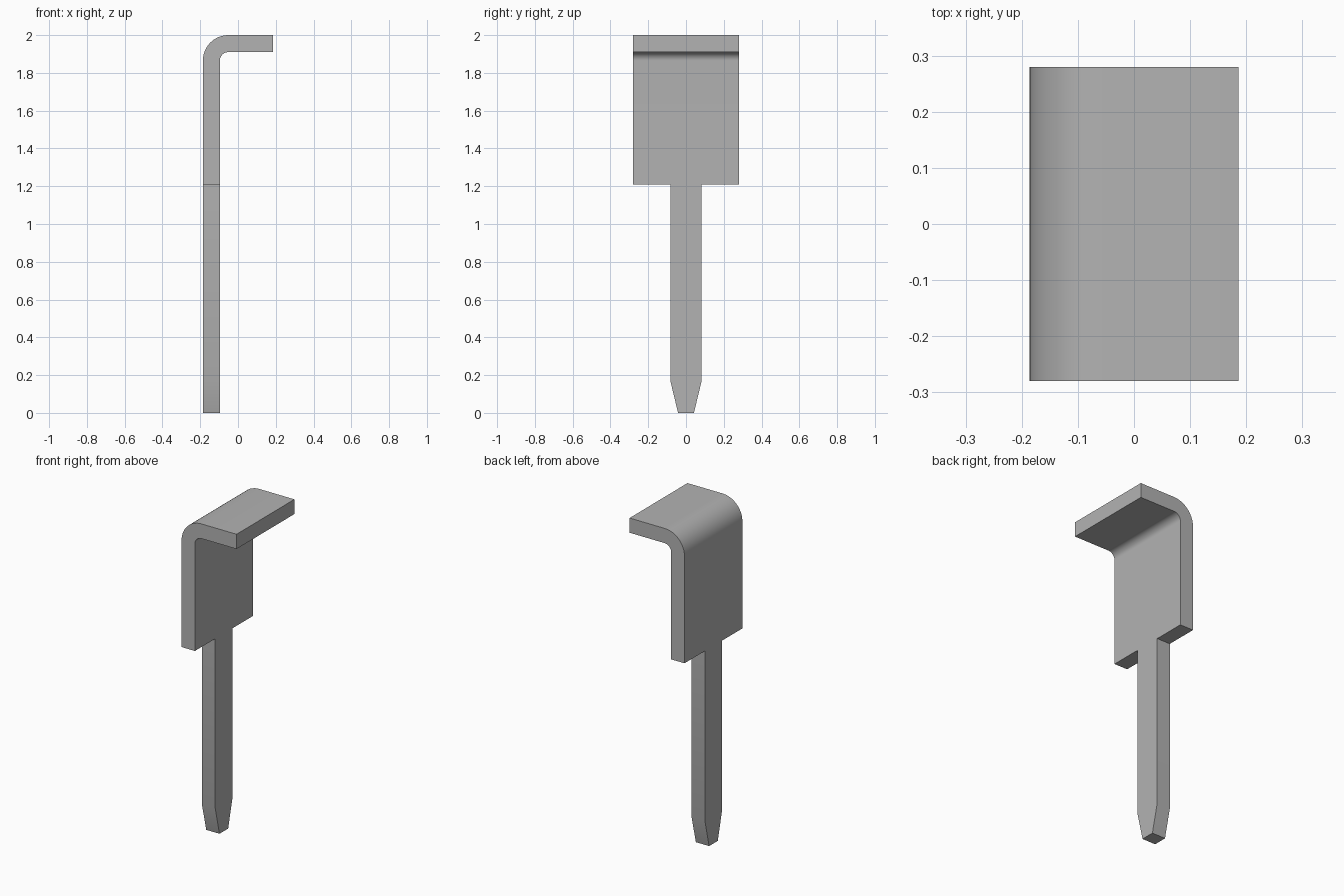
import bpy
import bmesh
from math import cos, sin, pi, radians
from mathutils import Vector

cube = bpy.data.objects.get("Cube")
if cube:
    bpy.data.objects.remove(cube, do_unlink=True)

HALF_X, TOP, THICK = 0.186, 2.0, 0.09
R_IN, R_OUT = 0.045, 0.135
HEAD, PIN, TIP = 0.28, 0.083, 0.042      # half widths
SHOULDER, TAPER = 1.21, 0.17             # heights


def prism(name, outline, direction):
    """Extrude a flat outline along a direction into a closed solid."""
    bm = bmesh.new()
    face = bm.faces.new([bm.verts.new(p) for p in outline])
    out = bmesh.ops.extrude_face_region(bm, geom=[face])
    moved = [g for g in out["geom"] if isinstance(g, bmesh.types.BMVert)]
    bmesh.ops.translate(bm, verts=moved, vec=Vector(direction))
    bmesh.ops.recalc_face_normals(bm, faces=bm.faces[:])
    mesh = bpy.data.meshes.new(name)
    bm.to_mesh(mesh)
    bm.free()
    obj = bpy.data.objects.new(name, mesh)
    bpy.context.collection.objects.link(obj)
    return obj


def bend(radius, steps=16):
    """Quarter arc from the upright leg to the top flange."""
    cx, cz = -HALF_X + R_OUT, TOP - R_OUT
    angles = [pi - pi / 2 * i / steps for i in range(steps + 1)]
    return [(cx + radius * cos(a), cz + radius * sin(a)) for a in angles]


# Bent sheet strip, wider than the finished part
section = [(-HALF_X, 0), *bend(R_OUT), (HALF_X, TOP), (HALF_X, TOP - THICK),
           *reversed(bend(R_IN)), (-HALF_X + THICK, 0)]
terminal = prism("bent_tab_with_pin", [(x, -0.5, z) for x, z in section], (0, 1, 0))

# Silhouette of head, pin and tapered tip used to trim the strip
slope = (PIN - TIP) / TAPER
below = 0.1
half = [(TIP - slope * below, -below), (PIN, TAPER), (PIN, SHOULDER),
        (HEAD, SHOULDER), (HEAD, TOP + below)]
outline = half + [(-y, z) for y, z in reversed(half)]
trimmer = prism("trim_helper", [(-0.5, y, z) for y, z in outline], (1, 0, 0))
trimmer.hide_render = True

trim = terminal.modifiers.new("trim", "BOOLEAN")
trim.operation = "INTERSECT"
trim.solver = "EXACT"
trim.object = trimmer
bpy.ops.object.select_all(action="DESELECT")
bpy.context.view_layer.objects.active = terminal
terminal.select_set(True)
bpy.ops.object.modifier_apply(modifier=trim.name)
bpy.data.objects.remove(trimmer, do_unlink=True)

# Plain grey metal
grey = bpy.data.materials.new("grey metal")
grey.use_nodes = True
colour = (0.45, 0.45, 0.45, 1)
grey.diffuse_color = colour
grey.node_tree.nodes["Principled BSDF"].inputs["Base Color"].default_value = colour
terminal.data.materials.clear()
terminal.data.materials.append(grey)

bpy.ops.object.shade_smooth_by_angle(angle=radians(30))
